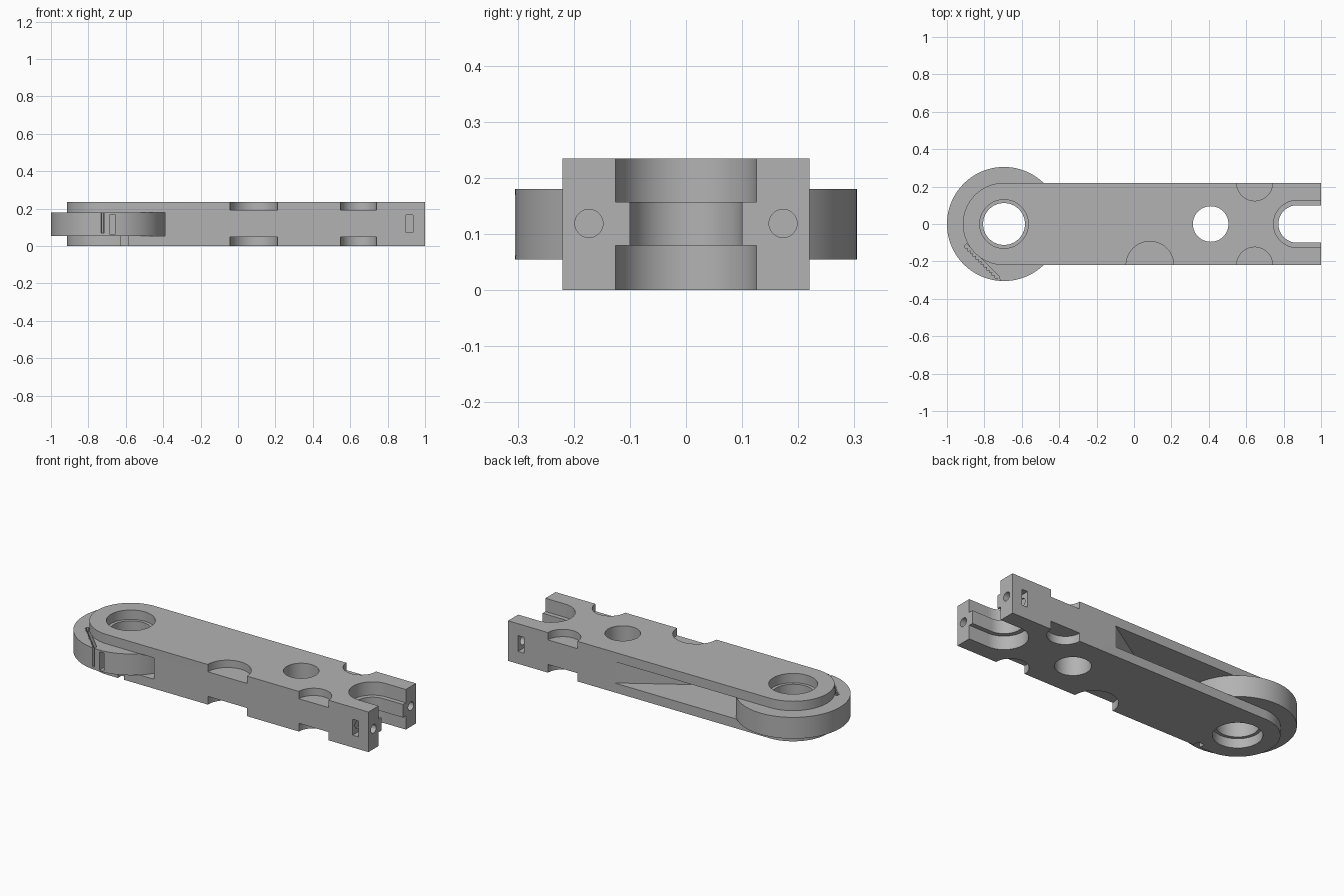
import bpy
import bmesh
from math import cos, sin, pi
from mathutils import Matrix, Vector

cube = bpy.data.objects.get("Cube")
if cube:
    bpy.data.objects.remove(cube, do_unlink=True)

grey = bpy.data.materials.new("plain grey")
grey.use_nodes = True
color = (0.45, 0.45, 0.45, 1)
grey.diffuse_color = color
grey.node_tree.nodes["Principled BSDF"].inputs["Base Color"].default_value = color

PIVOT = -0.695
HEIGHT = 0.235
HALF = 0.22
DISC_R = 0.305
SLOT = (0.055, 0.18)


def arc(cx, cy, r, start=0, end=2 * pi, n=72):
    return [(cx + r * cos(start + (end - start) * i / n),
             cy + r * sin(start + (end - start) * i / n)) for i in range(n + 1)]


def prism(name, points, z0, z1):
    """Extrude a flat outline between two heights."""
    bm = bmesh.new()
    face = bm.faces.new([bm.verts.new((x, y, z0)) for x, y in points])
    new = bmesh.ops.extrude_face_region(bm, geom=[face])["geom"]
    bmesh.ops.translate(bm, vec=(0, 0, z1 - z0),
                        verts=[v for v in new if isinstance(v, bmesh.types.BMVert)])
    bmesh.ops.recalc_face_normals(bm, faces=bm.faces)
    mesh = bpy.data.meshes.new(name)
    bm.to_mesh(mesh)
    bm.free()
    mesh.materials.append(grey)
    obj = bpy.data.objects.new(name, mesh)
    bpy.context.collection.objects.link(obj)
    return obj


def cylinder(name, cx, cy, r, z0, z1):
    return prism(name, arc(cx, cy, r)[:-1], z0, z1)


def box(name, x0, x1, y0, y1, z0, z1):
    return prism(name, [(x0, y0), (x1, y0), (x1, y1), (x0, y1)], z0, z1)


def cut(target, cutter):
    cutter.hide_render = True
    mod = target.modifiers.new("cut", 'BOOLEAN')
    mod.operation = 'DIFFERENCE'
    mod.solver = 'EXACT'
    mod.object = cutter
    bpy.context.view_layer.objects.active = target
    bpy.ops.object.modifier_apply(modifier=mod.name)
    bpy.data.objects.remove(cutter, do_unlink=True)


# Arm: long bar with one rounded end
arm = prism("arm", [(1, -HALF), (1, HALF)] + arc(PIVOT, 0, HALF, pi / 2, 3 * pi / 2), 0, HEIGHT)

# Hinge slot between the two plates, closed by a slanted wall
cut(arm, prism("slot_cutter", [(-1.2, -0.3), (-0.518, -0.3), (-0.39, -HALF),
                               (0.31, HALF), (0.437, 0.3), (-1.2, 0.3)], *SLOT))

# Bearing bore and round window
cut(arm, cylinder("bore_cutter", PIVOT, 0, 0.13, -0.1, 0.4))
cut(arm, cylinder("window_cutter", 0.41, 0, 0.095, -0.1, 0.4))

# Shallow scallops on the upper and lower edges
for cx, side, r in ((0.085, -1, 0.127), (0.645, -1, 0.096), (0.645, 1, 0.096)):
    for z0, z1 in ((-0.1, 0.048), (0.192, 0.4)):
        cut(arm, cylinder("scallop_cutter", cx, side * 0.22, r, z0, z1))

# Fork opening with a narrower rib at mid height
for r, z0, z1 in ((0.1, -0.1, 0.4), (0.126, -0.1, 0.08), (0.126, 0.157, 0.4)):
    outline = arc(0.872, 0, r, pi / 2, 3 * pi / 2, 40) + [(1.1, -r), (1.1, r)]
    cut(arm, prism("fork_cutter", outline, z0, z1))

# Nut pockets in the sides and screw holes in the fork tips
for side in (-1, 1):
    ys = sorted((side * 0.14, side * 0.3))
    cut(arm, box("nut_cutter", 0.898, 0.936, *ys, 0.072, 0.165))
    screw = cylinder("screw_cutter", 0, 0, 0.025, -0.14, 0.1)
    screw.data.transform(Matrix.Translation((1, side * 0.173, 0.119))
                         @ Matrix.Rotation(pi / 2, 4, 'Y'))
    screw.data.transform(Matrix.Translation((0.03, 0, 0)))
    cut(arm, screw)

# Small notch under the lower plate
cut(arm, box("notch_cutter", -0.625, -0.585, -0.3, -0.185, -0.1, 0.1))

# Hinge disc with its bore lip
disc = cylinder("hinge_disc", PIVOT, 0, DISC_R, *SLOT)
cut(disc, cylinder("lip_cutter", PIVOT, 0, 0.112, -0.1, 0.4))

# Toothed belt slit running diagonally across the disc
start, end = Vector((-0.895, -0.105)), Vector((-0.72, -0.28))
along = (end - start).normalized()
out = Vector((along.y, -along.x))
teeth = 12
outline = [start, end, Vector((-0.712, -0.33)), Vector((-0.742, -0.33))]
for i in range(2 * teeth, -1, -1):
    outline.append(start.lerp(end, i / (2 * teeth)) + out * (0.012 + 0.012 * (i % 2)))
cut(disc, prism("belt_cutter", [tuple(p) for p in outline], 0.07, 0.3))

# Short second slit in the disc rim
cut(disc, box("rim_cutter", -0.685, -0.658, -0.4, -0.255, 0.062, 0.17))

for obj in (arm, disc):
    bpy.ops.object.select_all(action='DESELECT')
    obj.select_set(True)
    bpy.context.view_layer.objects.active = obj
    bpy.ops.object.shade_smooth_by_angle(angle=pi / 6)
